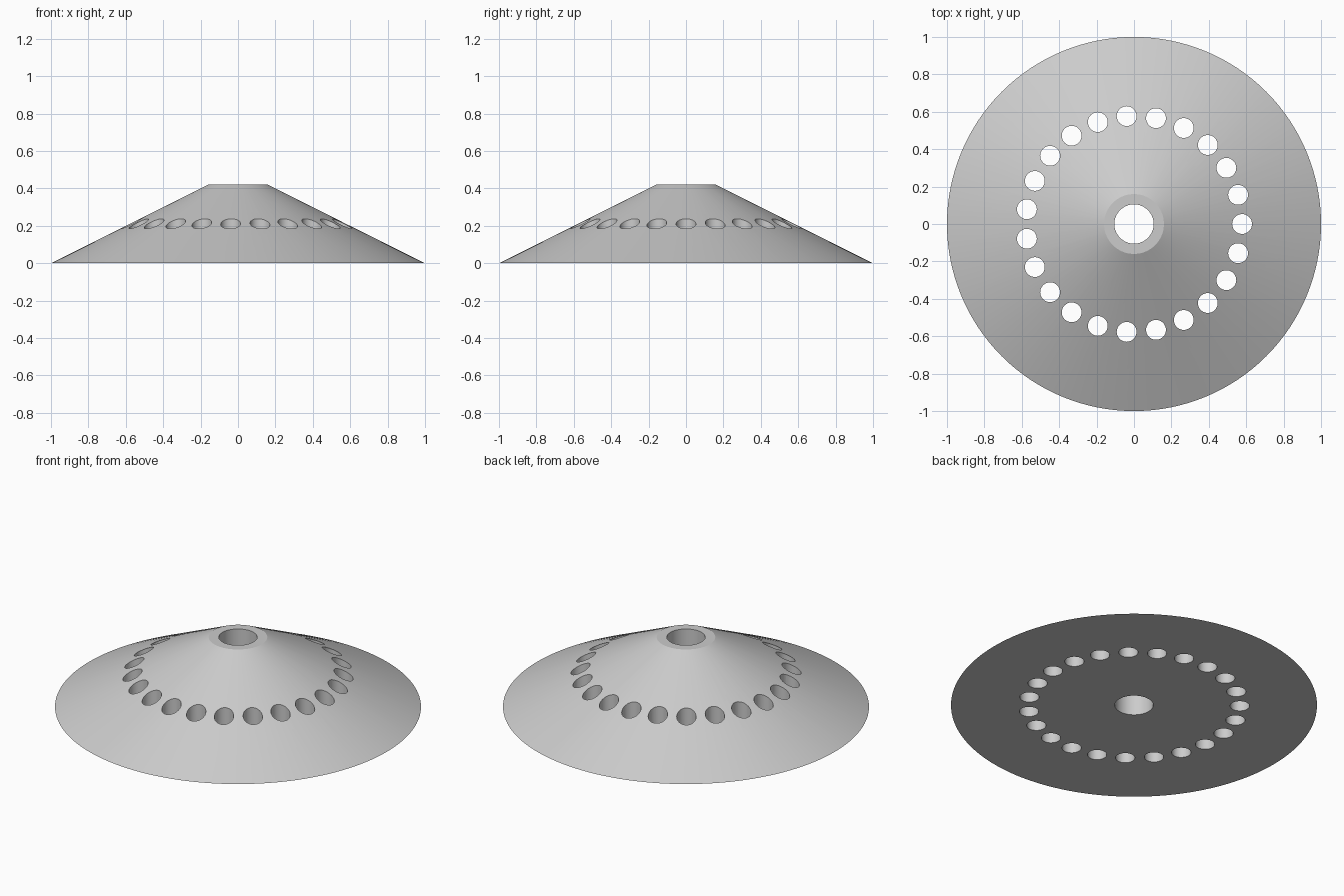
import bpy
from math import cos, sin, pi, radians

if "Cube" in bpy.data.objects:
    bpy.data.objects.remove(bpy.data.objects["Cube"], do_unlink=True)

HEIGHT, BASE_R, TOP_R = 0.42, 1.0, 0.16
BORE_R = 0.105
HOLES, HOLE_R, RING_R = 23, 0.053, 0.578

grey = bpy.data.materials.new("plain grey")
grey.use_nodes = True
grey.diffuse_color = (0.6, 0.6, 0.6, 1)
grey.node_tree.nodes["Principled BSDF"].inputs["Base Color"].default_value = (0.6, 0.6, 0.6, 1)


def drill(name, x, y, radius, sides):
    """Vertical cutter that passes right through the body."""
    bpy.ops.mesh.primitive_cylinder_add(vertices=sides, radius=radius, depth=HEIGHT * 2,
                                        location=(x, y, HEIGHT / 2))
    cutter = bpy.context.object
    cutter.name = name
    cutter.hide_render = True
    return cutter


# Solid truncated cone
bpy.ops.mesh.primitive_cone_add(vertices=128, radius1=BASE_R, radius2=TOP_R, depth=HEIGHT,
                                location=(0, 0, HEIGHT / 2))
body = bpy.context.object
body.name = "cone_body"
body.data.materials.append(grey)

# Centre bore and the ring of holes
cutters = [drill("bore_cutter", 0, 0, BORE_R, 64)]
for i in range(HOLES):
    a = 2 * pi * i / HOLES
    cutters.append(drill("hole_cutter", RING_R * cos(a), RING_R * sin(a), HOLE_R, 32))
bpy.ops.object.select_all(action="DESELECT")
for c in cutters:
    c.select_set(True)
bpy.context.view_layer.objects.active = cutters[0]
bpy.ops.object.join()
cutter = bpy.context.object
cutter.data.materials.append(grey)

# Cut, remove the cutter, then smooth the curved walls
bpy.ops.object.select_all(action="DESELECT")
body.select_set(True)
bpy.context.view_layer.objects.active = body
cut = body.modifiers.new("holes", "BOOLEAN")
cut.operation = "DIFFERENCE"
cut.solver = "EXACT"
cut.object = cutter
bpy.ops.object.modifier_apply(modifier=cut.name)
bpy.data.objects.remove(cutter, do_unlink=True)
bpy.ops.object.shade_smooth_by_angle(angle=radians(25))
